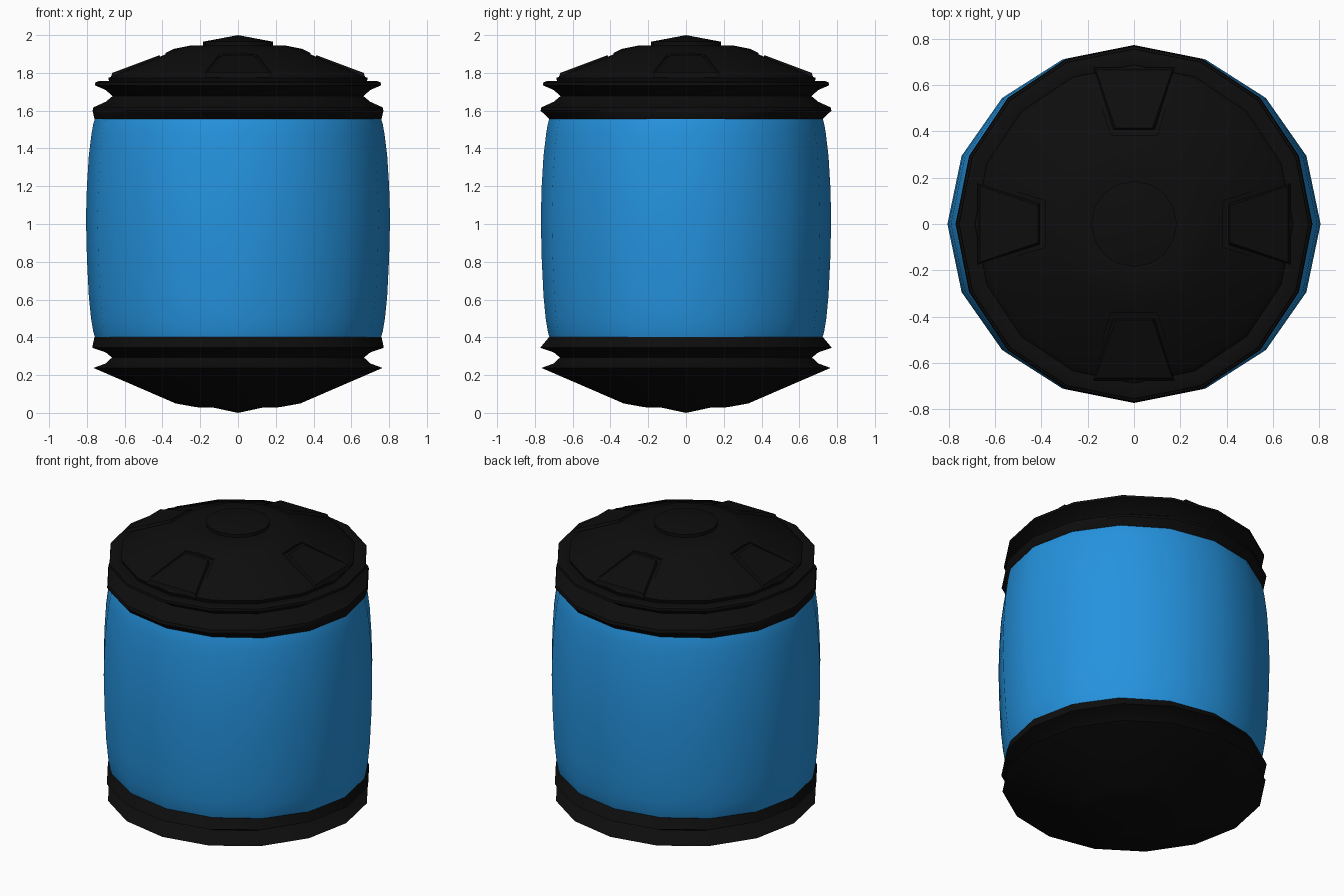
import bpy, bmesh, math
from mathutils import Matrix, Vector

if "Cube" in bpy.data.objects:
    bpy.data.objects.remove(bpy.data.objects["Cube"])

SIDES = 16


def material(name, rgb):
    m = bpy.data.materials.new(name)
    m.diffuse_color = (*rgb, 1)
    m.use_nodes = True
    m.node_tree.nodes["Principled BSDF"].inputs["Base Color"].default_value = m.diffuse_color
    return m


blue = material("barrel blue", (0.018, 0.29, 0.73))
black = material("cap black", (0.004, 0.004, 0.004))


def finish(name, bm, mat):
    bmesh.ops.recalc_face_normals(bm, faces=bm.faces[:])
    me = bpy.data.meshes.new(name)
    bm.to_mesh(me)
    bm.free()
    me.materials.append(mat)
    ob = bpy.data.objects.new(name, me)
    bpy.context.collection.objects.link(ob)
    return ob


def smooth(ob, angle=30):
    bpy.ops.object.select_all(action='DESELECT')
    ob.select_set(True)
    bpy.context.view_layer.objects.active = ob
    bpy.ops.object.shade_smooth_by_angle(angle=math.radians(angle))


def lathe(name, profile, mat):
    """Revolve (rx, ry, z) points; a zero radius makes a single pole."""
    bm = bmesh.new()
    rings = []
    for rx, ry, z in profile:
        n = SIDES if rx > 0 else 1
        rings.append([bm.verts.new((rx * math.cos(2 * math.pi * i / SIDES),
                                    ry * math.sin(2 * math.pi * i / SIDES), z))
                      for i in range(n)])
    for a, b in zip(rings, rings[1:]):
        for i in range(SIDES):
            j = (i + 1) % SIDES
            quad = [a[i % len(a)], a[j % len(a)], b[j % len(b)], b[i % len(b)]]
            bm.faces.new(list(dict.fromkeys(quad)))
    return finish(name, bm, mat)


def rnd(points):
    return [(r, r, z) for r, z in points]


def wedge(name, r0, w0, r1, w1, low, high, turn, taper=0.0):
    """Trapezoid slab lying on the sloping lid, turned about z."""
    bm = bmesh.new()
    rows = []
    for off, t in ((low, 0), (high, taper)):
        rows.append([bm.verts.new((r, w, 1.89 - 0.375 * (r - 0.42) + off))
                     for r, w in ((r0 + t, -w0 + t), (r1 - t, -w1 + t),
                                  (r1 - t, w1 - t), (r0 + t, w0 - t))])
    bm.faces.new(rows[0])
    bm.faces.new(rows[1])
    for i in range(4):
        j = (i + 1) % 4
        bm.faces.new((rows[0][i], rows[0][j], rows[1][j], rows[1][i]))
    bm.transform(Matrix.Rotation(turn, 4, 'Z'))
    return finish(name, bm, black)


# bulging barrel wall, slightly oval
wall = [(0.757, 0.40), (0.766, 0.43), (0.778, 0.50), (0.790, 0.62),
        (0.800, 0.82), (0.805, 1.03), (0.800, 1.20), (0.790, 1.36),
        (0.775, 1.48), (0.766, 1.53), (0.757, 1.56)]
body = lathe("barrel_body", [(r, r * 0.955, z) for r, z in wall], blue)
smooth(body)

# bottom cap with a groove round its rim
base = lathe("bottom_cap", rnd([
    (0, 0.0), (0.13, 0.028), (0.22, 0.03), (0.33, 0.05), (0.765, 0.238),
    (0.70, 0.262), (0.667, 0.293), (0.70, 0.32), (0.772, 0.345)])
    + [(0.76, 0.724, 0.402), (0, 0, 0.402)], black)
smooth(base)

# top lid with a grooved rim and domed centre
lid = lathe("top_lid", [(0, 0, 1.557), (0.76, 0.724, 1.557)] + rnd([
    (0.77, 1.60), (0.765, 1.618), (0.70, 1.647), (0.664, 1.677),
    (0.70, 1.709), (0.757, 1.734), (0.755, 1.75), (0.735, 1.757),
    (0.68, 1.75), (0.687, 1.772), (0.66, 1.80), (0.385, 1.905),
    (0.34, 1.927), (0.25, 1.945), (0.185, 1.945), (0.185, 1.965),
    (0, 2.0)]), black)

# four shallow recesses, each holding a flat panel
for k in range(4):
    turn = k * math.pi / 2
    cutter = wedge("recess_cutter", 0.385, 0.10, 0.685, 0.195,
                   -0.016, 0.08, turn)
    mod = lid.modifiers.new("recess", 'BOOLEAN')
    mod.operation = 'DIFFERENCE'
    mod.solver = 'EXACT'
    mod.object = cutter
    bpy.context.view_layer.objects.active = lid
    bpy.ops.object.modifier_apply(modifier=mod.name)
    bpy.data.objects.remove(cutter)
    wedge(f"lid_panel_{k + 1}", 0.405, 0.09, 0.675, 0.175,
          -0.02, 0.002, turn, 0.01)
smooth(lid)
